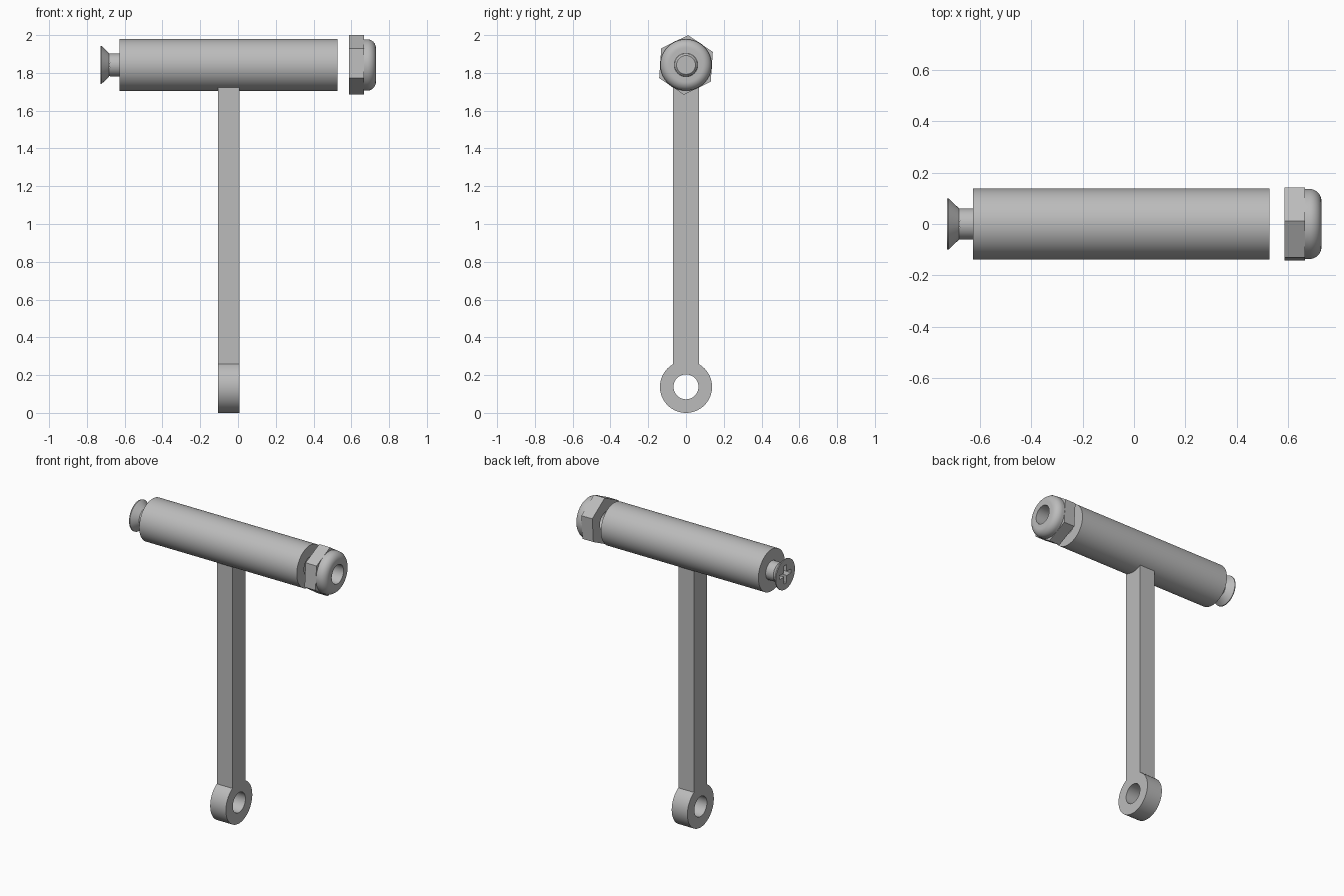
import bpy, bmesh
from math import pi, sin, cos, asin, sqrt, radians
from mathutils import Matrix

cube = bpy.data.objects.get("Cube")
if cube:
    bpy.data.objects.remove(cube, do_unlink=True)

AXIS_Z = 1.842           # height of the horizontal axis
TUBE_R, BORE_R = 0.138, 0.062
RING_Z, RING_R = 0.138, 0.138

steel = bpy.data.materials.new("grey_steel")
steel.use_nodes = True
GREY = (0.5, 0.5, 0.5, 1)
steel.diffuse_color = GREY
steel.node_tree.nodes["Principled BSDF"].inputs["Base Color"].default_value = GREY


def arc(cy, cz, r, start, end, n):
    return [(cy + r * cos(start + (end - start) * i / n),
             cz + r * sin(start + (end - start) * i / n)) for i in range(n + 1)]


def circle(cy, cz, r, n=64):
    return arc(cy, cz, r, 0, 2 * pi, n)[:-1]


def finish(obj):
    obj.data.materials.clear()
    obj.data.materials.append(steel)
    bpy.ops.object.select_all(action='DESELECT')
    obj.select_set(True)
    bpy.context.view_layer.objects.active = obj
    bpy.ops.object.shade_smooth_by_angle(angle=radians(30))
    return obj


def add_mesh(name, mesh):
    obj = bpy.data.objects.new(name, mesh)
    bpy.context.collection.objects.link(obj)
    return finish(obj)


def lathe(name, profile, closed=True):
    """Spin (x, radius) points about the horizontal axis."""
    bm = bmesh.new()
    verts = [bm.verts.new((x, 0, r)) for x, r in profile]
    edges = [bm.edges.new(p) for p in zip(verts, verts[1:])]
    if closed:
        edges.append(bm.edges.new((verts[-1], verts[0])))
    bmesh.ops.spin(bm, geom=verts + edges, cent=(0, 0, 0), axis=(1, 0, 0),
                   angle=2 * pi, steps=64, use_duplicate=False)
    bmesh.ops.remove_doubles(bm, verts=bm.verts, dist=1e-5)
    bmesh.ops.recalc_face_normals(bm, faces=bm.faces)
    bmesh.ops.translate(bm, verts=bm.verts, vec=(0, 0, AXIS_Z))
    mesh = bpy.data.meshes.new(name)
    bm.to_mesh(mesh)
    bm.free()
    return add_mesh(name, mesh)


def plate(name, outlines, x0, x1):
    """Extrude (y, z) outlines from x0 to x1; inner outlines become holes."""
    curve = bpy.data.curves.new(name, 'CURVE')
    curve.dimensions, curve.fill_mode = '2D', 'BOTH'
    curve.extrude = (x1 - x0) / 2
    for points in outlines:
        spline = curve.splines.new('POLY')
        spline.points.add(len(points) - 1)
        for p, (y, z) in zip(spline.points, points):
            p.co = (y, z, 0, 1)
        spline.use_cyclic_u = True
    temp = bpy.data.objects.new("temp", curve)
    bpy.context.collection.objects.link(temp)
    graph = bpy.context.evaluated_depsgraph_get()
    mesh = bpy.data.meshes.new_from_object(temp.evaluated_get(graph))
    mesh.name = name
    bpy.data.objects.remove(temp, do_unlink=True)
    # local x, y, z become world y, z, x
    mesh.transform(Matrix(((0, 0, 1, (x0 + x1) / 2), (1, 0, 0, 0),
                           (0, 1, 0, 0), (0, 0, 0, 1))))
    bm = bmesh.new()
    bm.from_mesh(mesh)
    bmesh.ops.remove_doubles(bm, verts=bm.verts, dist=1e-5)
    bmesh.ops.recalc_face_normals(bm, faces=bm.faces)
    bm.to_mesh(mesh)
    bm.free()
    return add_mesh(name, mesh)


# Horizontal tube with a through bore
lathe("tube", [(-0.627, BORE_R), (-0.627, TUBE_R), (0.527, TUBE_R), (0.527, BORE_R)])

# Arm with ring eye: round lower end, straight shank, saddle cut under the tube
HALF = 0.069
eye = asin(HALF / RING_R)
saddle = asin(HALF / TUBE_R)
outline = (arc(0, RING_Z, RING_R, pi / 2 + eye, 2.5 * pi - eye, 56)
           + arc(0, AXIS_Z, TUBE_R - 0.001, -pi / 2 + saddle, -pi / 2 - saddle, 12))
plate("arm", [outline, circle(0, RING_Z, 0.066)], -0.107, 0.008)

# Nut: hexagon base and rounded collar
hexagon = [(0.158 * cos(radians(26 + 60 * i)), AXIS_Z + 0.158 * sin(radians(26 + 60 * i)))
           for i in range(6)]
plate("nut_base", [hexagon, circle(0, AXIS_Z, BORE_R)], 0.587, 0.667)
ROUND = 0.046
collar = arc(0.73 - ROUND, 0.136 - ROUND, ROUND, pi / 2, 0, 10)
lathe("nut_collar", [(0.667, 0.136)] + collar + [(0.73, BORE_R), (0.667, BORE_R)], closed=False)

# Countersunk screw with a chamfered tip
screw = lathe("screw", [(-0.728, 0), (-0.728, 0.1), (-0.722, 0.1), (-0.682, 0.061),
                        (0.488, 0.061), (0.5, 0.05), (0.5, 0)], closed=False)

# Cross recess in the screw head
for size in ((0.1, 0.026, 0.12), (0.1, 0.12, 0.026)):
    bpy.ops.mesh.primitive_cube_add(size=1, location=(-0.728, 0, AXIS_Z))
    cutter = bpy.context.object
    cutter.name = "recess_cutter"
    cutter.scale = size
    cutter.hide_render = True
    mod = screw.modifiers.new("recess", 'BOOLEAN')
    mod.operation, mod.solver, mod.object = 'DIFFERENCE', 'EXACT', cutter
    bpy.context.view_layer.objects.active = screw
    bpy.ops.object.modifier_apply(modifier=mod.name)
    bpy.data.objects.remove(cutter, do_unlink=True)
finish(screw)
